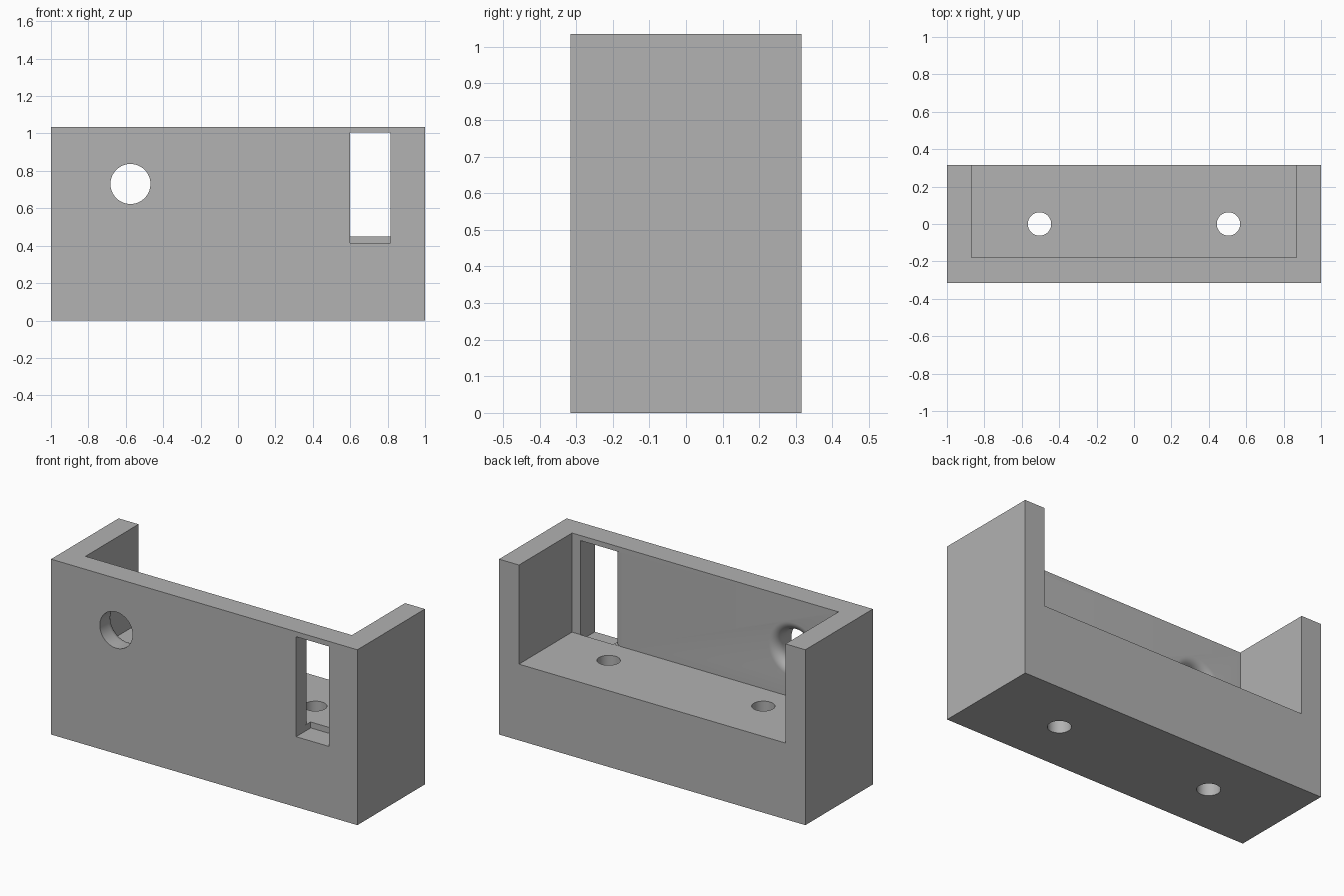
import bpy
import bmesh
import math

cube = bpy.data.objects.get("Cube")
if cube:
    bpy.data.objects.remove(cube, do_unlink=True)

WIDTH, DEPTH, HEIGHT = 2.0, 0.63, 1.035
FLOOR = 0.45        # top of the base block
INNER = -0.18       # inside face of the front wall
FILLET = 0.055      # rounding of the openings on the inside

grey = bpy.data.materials.new("plain grey")
grey.use_nodes = True
colour = (0.445, 0.445, 0.445, 1)
grey.diffuse_color = colour
grey.node_tree.nodes["Principled BSDF"].inputs["Base Color"].default_value = colour


def finish(name, bm):
    bmesh.ops.recalc_face_normals(bm, faces=bm.faces)
    mesh = bpy.data.meshes.new(name)
    bm.to_mesh(mesh)
    bm.free()
    mesh.materials.append(grey)
    obj = bpy.data.objects.new(name, mesh)
    bpy.context.collection.objects.link(obj)
    return obj


def prism(name, outline, low, high):
    """Extrude a plan outline from low to high."""
    bm = bmesh.new()
    face = bm.faces.new([bm.verts.new((x, y, low)) for x, y in outline])
    moved = bmesh.ops.extrude_face_region(bm, geom=[face])["geom"]
    verts = [v for v in moved if isinstance(v, bmesh.types.BMVert)]
    bmesh.ops.translate(bm, vec=(0, 0, high - low), verts=verts)
    return finish(name, bm)


def box(name, x0, x1, y0, y1, z0, z1):
    return prism(name, [(x0, y0), (x1, y0), (x1, y1), (x0, y1)], z0, z1)


def lathe(name, profile, x, z, sides=64):
    """Stack rings of (radius, y) along the y axis."""
    bm = bmesh.new()
    rings = []
    for r, y in profile:
        angles = [2 * math.pi * i / sides for i in range(sides)]
        rings.append([bm.verts.new((x + r * math.cos(a), y, z + r * math.sin(a)))
                      for a in angles])
    for a, b in zip(rings, rings[1:]):
        for i in range(sides):
            j = (i + 1) % sides
            bm.faces.new((a[i], a[j], b[j], b[i]))
    bm.faces.new(rings[0])
    bm.faces.new(rings[-1])
    return finish(name, bm)


def fillet_curve(steps=10):
    """Quarter round as (outward offset, y), ending flush with the inner wall."""
    for i in range(steps + 1):
        a = math.pi / 2 * i / steps
        yield FILLET * (1 - math.cos(a)), INNER - FILLET + FILLET * math.sin(a)


# Solid block
body = box("bracket_body", -WIDTH / 2, WIDTH / 2, -DEPTH / 2, DEPTH / 2, 0, HEIGHT)

# Open cavity between the side walls
cutters = [box("cavity_cutter", -0.87, 0.87, INNER, 0.5, FLOOR, 1.3)]

# Tall slot, with one rounded inner edge above the floor
cutters.append(box("slot_cutter", 0.6, 0.815, -0.5, INNER + 0.001, 0.415, 1.005))
outline = [(0.6 - d, y) for d, y in fillet_curve()]
outline += [(0.6 - FILLET, -0.15), (0.7, -0.15), (0.7, INNER - FILLET)]
cutters.append(prism("slot_round_cutter", outline, FLOOR + 0.001, 1.005))

# Round hole flaring out on the inside
radius = 0.107
profile = [(radius, -0.5)] + [(radius + d, y) for d, y in fillet_curve()]
profile.append((radius + FILLET, -0.15))
cutters.append(lathe("round_hole_cutter", profile, -0.575, 0.73))

# Two mounting holes through the base
for side in (-1, 1):
    ring = [(side * 0.505 + 0.0625 * math.cos(2 * math.pi * i / 48),
             0.0625 * math.sin(2 * math.pi * i / 48)) for i in range(48)]
    cutters.append(prism("mounting_hole_cutter", ring, -0.2, 0.7))

for cutter in cutters:
    cutter.hide_render = True
    cut = body.modifiers.new(cutter.name, "BOOLEAN")
    cut.operation = "DIFFERENCE"
    cut.solver = "EXACT"
    cut.object = cutter

# Bake the cuts and drop the cutters
graph = bpy.context.evaluated_depsgraph_get()
baked = bpy.data.meshes.new_from_object(body.evaluated_get(graph))
body.modifiers.clear()
body.data = baked
for cutter in cutters:
    bpy.data.objects.remove(cutter, do_unlink=True)

bpy.ops.object.select_all(action="DESELECT")
body.select_set(True)
bpy.context.view_layer.objects.active = body
bpy.ops.object.shade_smooth_by_angle(angle=math.radians(30))
